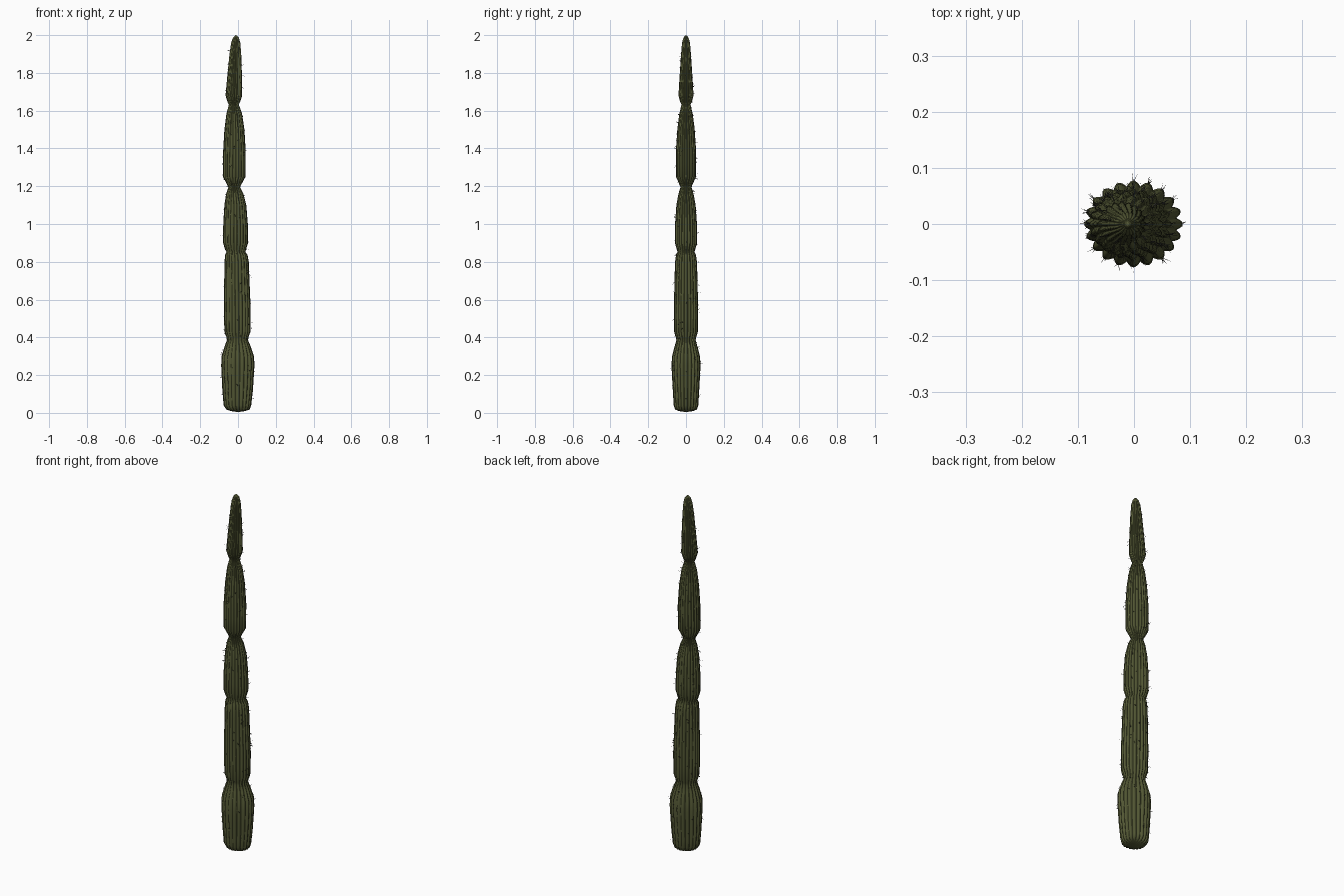
import bpy, bmesh, math, random
from mathutils import Vector

if "Cube" in bpy.data.objects:
    bpy.data.objects.remove(bpy.data.objects["Cube"])

random.seed(4)
RIBS, PER = 20, 8

# silhouette: height, centre x, radius x, radius y
PROFILE = [
    (0.010, 0.000, 0.040, 0.040), (0.018, 0.000, 0.062, 0.058),
    (0.040, -0.003, 0.073, 0.065), (0.12, -0.002, 0.081, 0.070),
    (0.25, -0.001, 0.088, 0.077), (0.30, -0.001, 0.086, 0.074),
    (0.35, -0.002, 0.070, 0.061), (0.385, -0.003, 0.056, 0.051),
    (0.400, -0.003, 0.058, 0.054), (0.43, -0.003, 0.069, 0.063),
    (0.55, -0.004, 0.071, 0.064), (0.70, -0.006, 0.067, 0.061),
    (0.80, -0.007, 0.064, 0.058), (0.835, -0.009, 0.060, 0.053),
    (0.852, -0.011, 0.050, 0.045), (0.866, -0.013, 0.056, 0.049),
    (0.90, -0.013, 0.066, 0.059), (1.00, -0.013, 0.065, 0.058),
    (1.10, -0.014, 0.058, 0.051), (1.16, -0.017, 0.046, 0.040),
    (1.195, -0.020, 0.031, 0.029), (1.21, -0.020, 0.038, 0.035),
    (1.25, -0.020, 0.060, 0.053), (1.38, -0.019, 0.060, 0.054),
    (1.50, -0.019, 0.053, 0.046), (1.58, -0.020, 0.042, 0.036),
    (1.615, -0.021, 0.032, 0.028), (1.632, -0.022, 0.026, 0.024),
    (1.646, -0.022, 0.033, 0.031), (1.68, -0.022, 0.044, 0.040),
    (1.78, -0.018, 0.039, 0.034), (1.90, -0.014, 0.031, 0.026),
    (1.96, -0.012, 0.024, 0.021), (1.985, -0.011, 0.016, 0.014),
    (1.996, -0.011, 0.007, 0.006)]


def material(name, colour):
    m = bpy.data.materials.new(name)
    m.diffuse_color = (*colour, 1)
    m.use_nodes = True
    m.node_tree.nodes["Principled BSDF"].inputs["Base Color"].default_value = m.diffuse_color
    return m


def finish(bm, name, mat, smooth):
    bmesh.ops.recalc_face_normals(bm, faces=bm.faces[:])
    me = bpy.data.meshes.new(name)
    bm.to_mesh(me)
    bm.free()
    me.materials.append(mat)
    for p in me.polygons:
        p.use_smooth = smooth
    ob = bpy.data.objects.new(name, me)
    bpy.context.collection.objects.link(ob)
    return ob


def section(z):
    # smooth interpolation of the silhouette at a height
    for a, b in zip(PROFILE, PROFILE[1:]):
        if z <= b[0]:
            t = max(0, (z - a[0]) / (b[0] - a[0]))
            return [p + (q - p) * t for p, q in zip(a[1:], b[1:])]
    return PROFILE[-1][1:]


def surface(z, ang):
    cx, rx, ry = section(z)
    rib = 0.94 + 0.12 * (abs(math.cos(ang * RIBS / 2)) - 0.5)
    return Vector((cx + rx * rib * math.cos(ang), ry * rib * math.sin(ang), z))


# ribbed, jointed stem
heights = []
for a, b in zip(PROFILE, PROFILE[1:]):
    n = 2 if b[0] - a[0] > 0.05 else 1
    heights += [a[0] + (b[0] - a[0]) * i / n for i in range(n)]
heights.append(PROFILE[-1][0])
bm = bmesh.new()
N = RIBS * PER
rings = [[bm.verts.new(surface(z, 2 * math.pi * i / N)) for i in range(N)]
         for z in heights]
for lo, hi in zip(rings, rings[1:]):
    for i in range(N):
        j = (i + 1) % N
        bm.faces.new((lo[i], lo[j], hi[j], hi[i]))
for ring, tip in ((rings[0], (0, 0, 0.004)), (rings[-1], (-0.011, 0, 2.0))):
    v = bm.verts.new(tip)
    for i in range(N):
        bm.faces.new((ring[i], ring[(i + 1) % N], v))
finish(bm, "cactus_stem", material("olive_skin", (0.085, 0.095, 0.034)), True)

# clusters of thin spines on the rib crests
bm = bmesh.new()


def spine(base, direction, length, r=0.0009):
    side = direction.orthogonal().normalized()
    other = direction.cross(side)
    tip = bm.verts.new(base + direction * length)
    ring = [bm.verts.new(base + r * (side * math.cos(a) + other * math.sin(a)))
            for a in (0, 2.094, 4.189)]
    for i in range(3):
        bm.faces.new((ring[i], ring[(i + 1) % 3], tip))
    bm.faces.new(ring[::-1])


for k in range(170):
    z = 0.06 + 1.86 * (k + random.random()) / 170
    ang = 2 * math.pi * random.randrange(RIBS) / RIBS
    base = surface(z, ang)
    out = Vector((math.cos(ang), math.sin(ang), 0))
    for _ in range(3):
        d = out + Vector([random.uniform(-0.6, 0.6) for _ in range(3)])
        spine(base - out * 0.002, d.normalized(), random.uniform(0.010, 0.021))
finish(bm, "cactus_spines", material("dark_spine", (0.035, 0.035, 0.03)), False)
